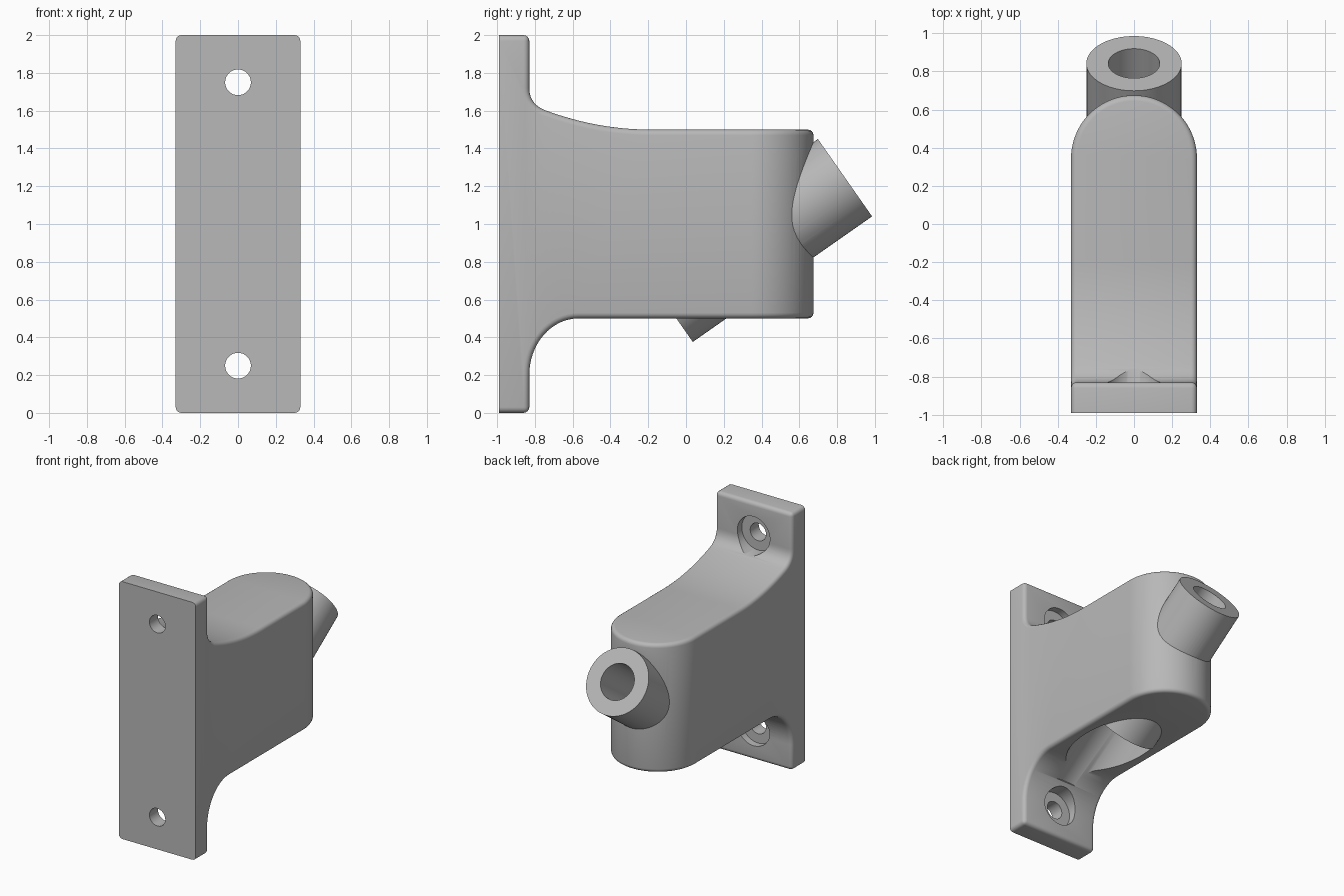
import bpy, bmesh, math
from mathutils import Vector

if "Cube" in bpy.data.objects:
    bpy.data.objects.remove(bpy.data.objects["Cube"])

HALF_W = 0.33       # half width of plate and body
FRONT = -0.99       # mounting face
PLATE = -0.83       # rear face of the plate
TILT = 35           # tube elevation in degrees
AXIS = Vector((0, math.cos(math.radians(TILT)), math.sin(math.radians(TILT))))

grey = bpy.data.materials.new("plain grey")
grey.use_nodes = True
colour = (0.48, 0.48, 0.48, 1)
grey.diffuse_color = colour
grey.node_tree.nodes["Principled BSDF"].inputs["Base Color"].default_value = colour


def prism(name, points, depth):
    """Extrude a closed outline of 3D points along a vector."""
    bm = bmesh.new()
    face = bm.faces.new([bm.verts.new(p) for p in points])
    ext = bmesh.ops.extrude_face_region(bm, geom=[face])["geom"]
    verts = [v for v in ext if isinstance(v, bmesh.types.BMVert)]
    bmesh.ops.translate(bm, verts=verts, vec=depth)
    bmesh.ops.recalc_face_normals(bm, faces=bm.faces)
    mesh = bpy.data.meshes.new(name)
    bm.to_mesh(mesh)
    bm.free()
    obj = bpy.data.objects.new(name, mesh)
    bpy.context.collection.objects.link(obj)
    return obj


def rod(name, start, direction, length, radius):
    """Cylinder from a start point along a direction."""
    bpy.ops.mesh.primitive_cylinder_add(
        vertices=64, radius=radius, depth=length,
        location=start + direction * length / 2,
        rotation=direction.to_track_quat('Z', 'Y').to_euler())
    obj = bpy.context.object
    obj.name = name
    return obj


def apply(obj, mod):
    bpy.ops.object.select_all(action='DESELECT')
    obj.select_set(True)
    bpy.context.view_layer.objects.active = obj
    bpy.ops.object.modifier_apply(modifier=mod.name)


def combine(obj, other, operation):
    mod = obj.modifiers.new("combine", 'BOOLEAN')
    mod.operation = operation
    mod.solver = 'EXACT'
    mod.object = other
    apply(obj, mod)
    bpy.data.objects.remove(other)


def curve(a, b, c, steps):
    """Quadratic curve from a to c, pulled towards b."""
    a, b, c = Vector(a), Vector(b), Vector(c)
    ts = [i / steps for i in range(steps + 1)]
    return [a * (1 - t) ** 2 + b * 2 * t * (1 - t) + c * t * t for t in ts]


# Side outline: plate, lower fillet, body, sweeping top, upper fillet
outline = [(FRONT - 0.1, 0), (PLATE, 0)]
for i in range(17):
    a = math.pi / 2 * i / 16
    outline.append((-0.57 - 0.26 * math.cos(a), 0.2 + 0.3 * math.sin(a)))
outline += [(0.95, 0.5), (0.95, 1.5)]
outline += curve((-0.19, 1.5), (-0.465, 1.5), (-0.74, 1.6), 12)
outline += curve((-0.74, 1.6), (PLATE, 1.633), (PLATE, 1.72), 10)[1:]
outline += [(PLATE, 2), (FRONT - 0.1, 2)]
bracket = prism("wall_bracket", [(-0.6, y, z) for y, z in outline], Vector((1.2, 0, 0)))

# Plan outline with a round rear end
plan = [(-HALF_W, -1.3, -0.2), (HALF_W, -1.3, -0.2)]
for i in range(41):
    a = math.pi * i / 40
    plan.append((HALF_W * math.cos(a), 0.345 + HALF_W * math.sin(a), -0.2))
combine(bracket, prism("plan_cutter", plan, Vector((0, 0, 2.5))), 'INTERSECT')

# Rounded edges, then a sharp flat mounting face
bevel = bracket.modifiers.new("rounding", 'BEVEL')
bevel.width = 0.03
bevel.segments = 4
bevel.limit_method = 'ANGLE'
bevel.angle_limit = math.radians(40)
bevel.use_clamp_overlap = False
apply(bracket, bevel)
bpy.ops.mesh.primitive_cube_add(size=3, location=(0, FRONT - 1.5, 1))
combine(bracket, bpy.context.object, 'DIFFERENCE')

# Slanted tube through the body
mouth = Vector((0, 0.842, 1.245))
tube_length = 1.16
tail = mouth - AXIS * tube_length
combine(bracket, rod("tube", tail, AXIS, tube_length, 0.25), 'UNION')

# Recess below the tube's inner end, and the bore
combine(bracket, rod("recess_cutter", tail + AXIS * 0.001, -AXIS, 0.62, 0.253), 'DIFFERENCE')
combine(bracket, rod("bore_cutter", mouth + AXIS * 0.05, -AXIS, tube_length + 0.1, 0.135), 'DIFFERENCE')

# Screw holes with counterbores
back = Vector((0, 1, 0))
for z in (0.25, 1.75):
    combine(bracket, rod("hole_cutter", Vector((0, FRONT - 0.1, z)), back, 0.3, 0.068), 'DIFFERENCE')
    combine(bracket, rod("counterbore_cutter", Vector((0, -0.885, z)), back, 0.4, 0.14), 'DIFFERENCE')

# Colour and shading
bracket.data.materials.clear()
bracket.data.materials.append(grey)
for poly in bracket.data.polygons:
    poly.material_index = 0
bpy.ops.object.select_all(action='DESELECT')
bracket.select_set(True)
bpy.context.view_layer.objects.active = bracket
bpy.ops.object.shade_smooth_by_angle(angle=math.radians(30))
